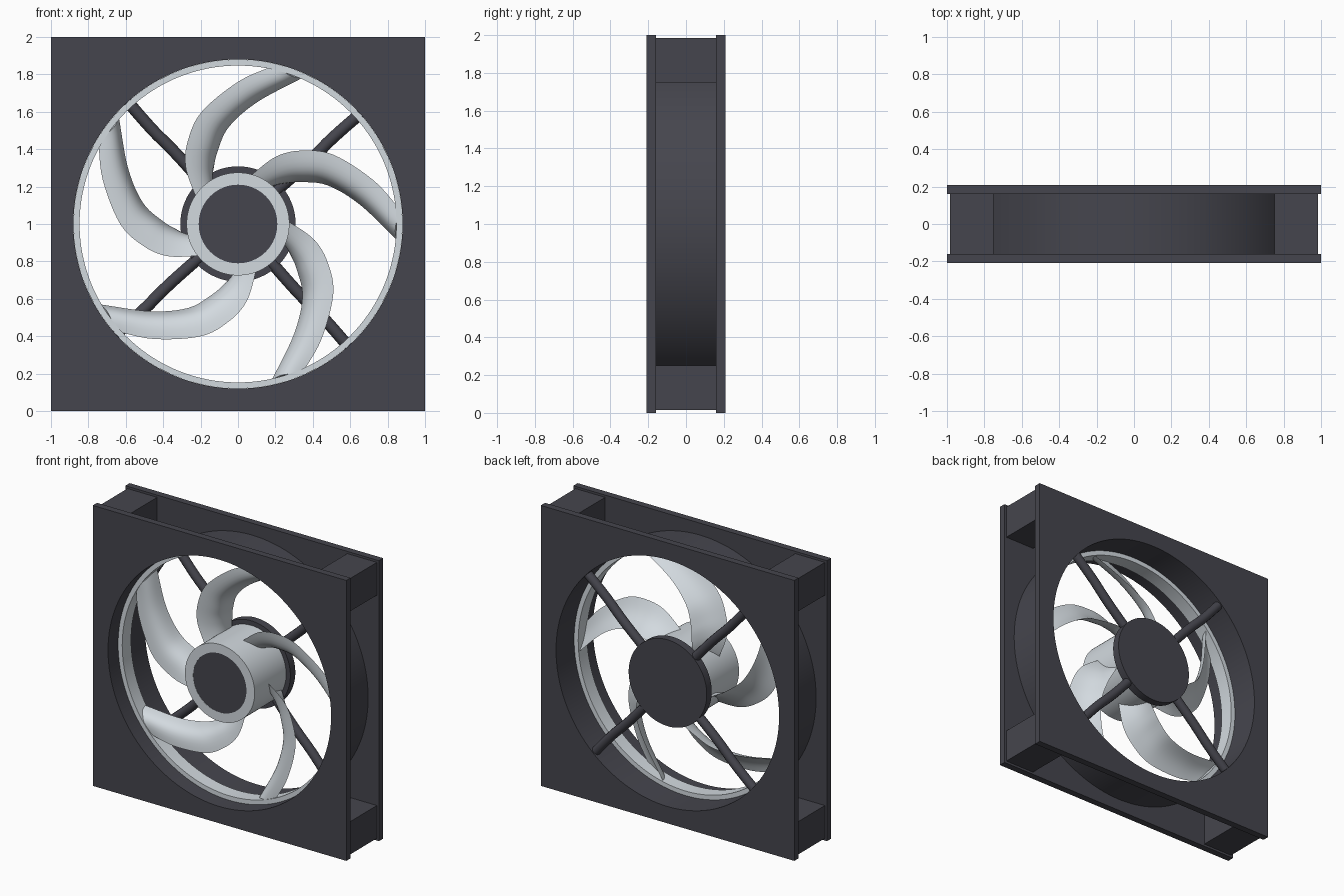
import bpy, bmesh, math
from mathutils import Vector, Matrix

cube = bpy.data.objects.get("Cube")
if cube:
    bpy.data.objects.remove(cube, do_unlink=True)


def material(name, rgb):
    m = bpy.data.materials.new(name)
    m.use_nodes = True
    m.diffuse_color = (*rgb, 1)
    bsdf = m.node_tree.nodes["Principled BSDF"]
    bsdf.inputs["Base Color"].default_value = (*rgb, 1)
    bsdf.inputs["Roughness"].default_value = 0.6
    return m


DARK = material("charcoal_plastic", (0.06, 0.06, 0.075))
LIGHT = material("pale_grey_plastic", (0.65, 0.70, 0.74))
SEGMENTS = 128
AXIS_HEIGHT = 1.0


def finish(name, bm, mat, smooth=True):
    bmesh.ops.recalc_face_normals(bm, faces=bm.faces)
    mesh = bpy.data.meshes.new(name)
    bm.to_mesh(mesh)
    bm.free()
    mesh.materials.append(mat)
    ob = bpy.data.objects.new(name, mesh)
    ob.location.z = AXIS_HEIGHT
    bpy.context.collection.objects.link(ob)
    if smooth:
        bpy.ops.object.select_all(action='DESELECT')
        ob.select_set(True)
        bpy.context.view_layer.objects.active = ob
        bpy.ops.object.shade_smooth_by_angle(angle=math.radians(35))
    return ob


def polar(r, angle, y):
    return Vector((r * math.cos(angle), y, r * math.sin(angle)))


def annulus(name, outer, inner, y0, y1, mat, square=False):
    """Solid ring around the fan axis, with a round or square outline."""
    bm = bmesh.new()
    loops = []
    for is_outer, y in ((True, y0), (True, y1), (False, y1), (False, y0)):
        loop = []
        for i in range(SEGMENTS):
            a = math.tau * i / SEGMENTS
            r = outer if is_outer else inner
            if is_outer and square:
                r /= max(abs(math.cos(a)), abs(math.sin(a)))
            loop.append(bm.verts.new(polar(r, a, y)))
        loops.append(loop)
    for k in range(4):
        p, q = loops[k], loops[(k + 1) % 4]
        for i in range(SEGMENTS):
            j = (i + 1) % SEGMENTS
            bm.faces.new((p[i], p[j], q[j], q[i]))
    return finish(name, bm, mat)


def disc(name, radius, y0, y1, mat):
    bm = bmesh.new()
    turn = Matrix.Translation((0, (y0 + y1) / 2, 0)) @ Matrix.Rotation(math.pi / 2, 4, 'X')
    bmesh.ops.create_cone(bm, cap_ends=True, segments=SEGMENTS, radius1=radius,
                          radius2=radius, depth=y1 - y0, matrix=turn)
    return finish(name, bm, mat)


# Frame: two square plates, the duct between them and four corner posts
annulus("front_plate", 1, 0.88, -0.208, -0.16, DARK, square=True)
annulus("back_plate", 1, 0.88, 0.16, 0.208, DARK, square=True)
annulus("duct", 0.915, 0.88, -0.162, 0.162, DARK)
for sx, side in ((1, "left"), (-1, "right")):
    for sz, level in ((1, "top"), (-1, "bottom")):
        bm = bmesh.new()
        place = Matrix.Translation((sx * 0.867, 0, sz * 0.867)) @ Matrix.Diagonal((0.234, 0.322, 0.234, 1))
        bmesh.ops.create_cube(bm, size=1, matrix=place)
        finish(f"{level}_{side}_corner_post", bm, DARK, smooth=False)

# Motor mount and its four struts
disc("motor_mount", 0.308, 0.15, 0.206, DARK)
for n in range(4):
    curve = bpy.data.curves.new("strut", 'CURVE')
    curve.dimensions = '3D'
    curve.bevel_depth = 0.032
    curve.bevel_resolution = 4
    curve.use_fill_caps = True
    spline = curve.splines.new('NURBS')
    path = ((0.25, 41), (0.42, 41), (0.55, 41.5), (0.7, 42.5), (0.89, 42))
    spline.points.add(len(path) - 1)
    for point, (r, deg) in zip(spline.points, path):
        point.co = (*polar(r, math.radians(deg + 90 * n), 0.17), 1)
    spline.use_endpoint_u = True
    spline.order_u = 3
    curve.materials.append(DARK)
    strut = bpy.data.objects.new(f"strut_{n + 1}", curve)
    strut.location.z = AXIS_HEIGHT
    bpy.context.collection.objects.link(strut)

# Rotor: hub, cap and outer band
annulus("rotor_hub", 0.275, 0.21, -0.205, 0.155, LIGHT)
disc("hub_cap", 0.215, -0.204, -0.1, DARK)
annulus("rotor_band", 0.8795, 0.847, -0.095, 0.005, LIGHT)

# Blade edges from root to tip: radius, angle in degrees, depth
FRONT_EDGE = ((0.24, 150, -0.05), (0.30, 143, -0.05), (0.42, 132, -0.06), (0.52, 121, -0.07),
              (0.63, 108, -0.08), (0.76, 90, -0.085), (0.872, 77, -0.085))
BACK_EDGE = ((0.22, 127, 0.13), (0.27, 121, 0.13), (0.33, 113, 0.12), (0.40, 106, 0.10),
             (0.52, 95.5, 0.07), (0.66, 81, 0.03), (0.858, 66, -0.005))


def smooth_path(points, steps=6):
    """Catmull-Rom curve through the points."""
    p = [polar(r, math.radians(d), y) for r, d, y in points]
    p = [2 * p[0] - p[1]] + p + [2 * p[-1] - p[-2]]
    out = []
    for i in range(1, len(p) - 2):
        a, b, c, d = p[i - 1:i + 3]
        for k in range(steps):
            t = k / steps
            out.append((2 * b + (c - a) * t + (2 * a - 5 * b + 4 * c - d) * t ** 2
                        + (3 * b - a - 3 * c + d) * t ** 3) / 2)
    return out + [p[-2]]


def blade(name, turn):
    front, back = smooth_path(FRONT_EDGE), smooth_path(BACK_EDGE)
    spin = Matrix.Rotation(-turn, 3, 'Y')
    bm = bmesh.new()
    sections = []
    chord_steps = 10
    for i, (f, b) in enumerate(zip(front, back)):
        lo, hi = max(i - 1, 0), min(i + 1, len(front) - 1)
        span = front[hi] + back[hi] - front[lo] - back[lo]
        normal = (b - f).cross(span).normalized()
        if normal.y > 0:
            normal.negate()
        width = (b - f).length
        section = []
        # Bulged front skin, then the flatter rear skin
        for skin, bulge in ((0, 0.24), (1, 0.10)):
            for k in range(chord_steps):
                t = k / chord_steps
                t = 1 - t if skin else t
                rise = bulge * width * math.sin(math.pi * t)
                section.append(bm.verts.new(spin @ (f.lerp(b, t) + normal * rise)))
        sections.append(section)
    count = 2 * chord_steps
    for p, q in zip(sections, sections[1:]):
        for k in range(count):
            j = (k + 1) % count
            bm.faces.new((p[k], p[j], q[j], q[k]))
    bm.faces.new(sections[0])
    bm.faces.new(sections[-1])
    finish(name, bm, LIGHT)


for n in range(5):
    blade(f"blade_{n + 1}", math.tau * n / 5)
